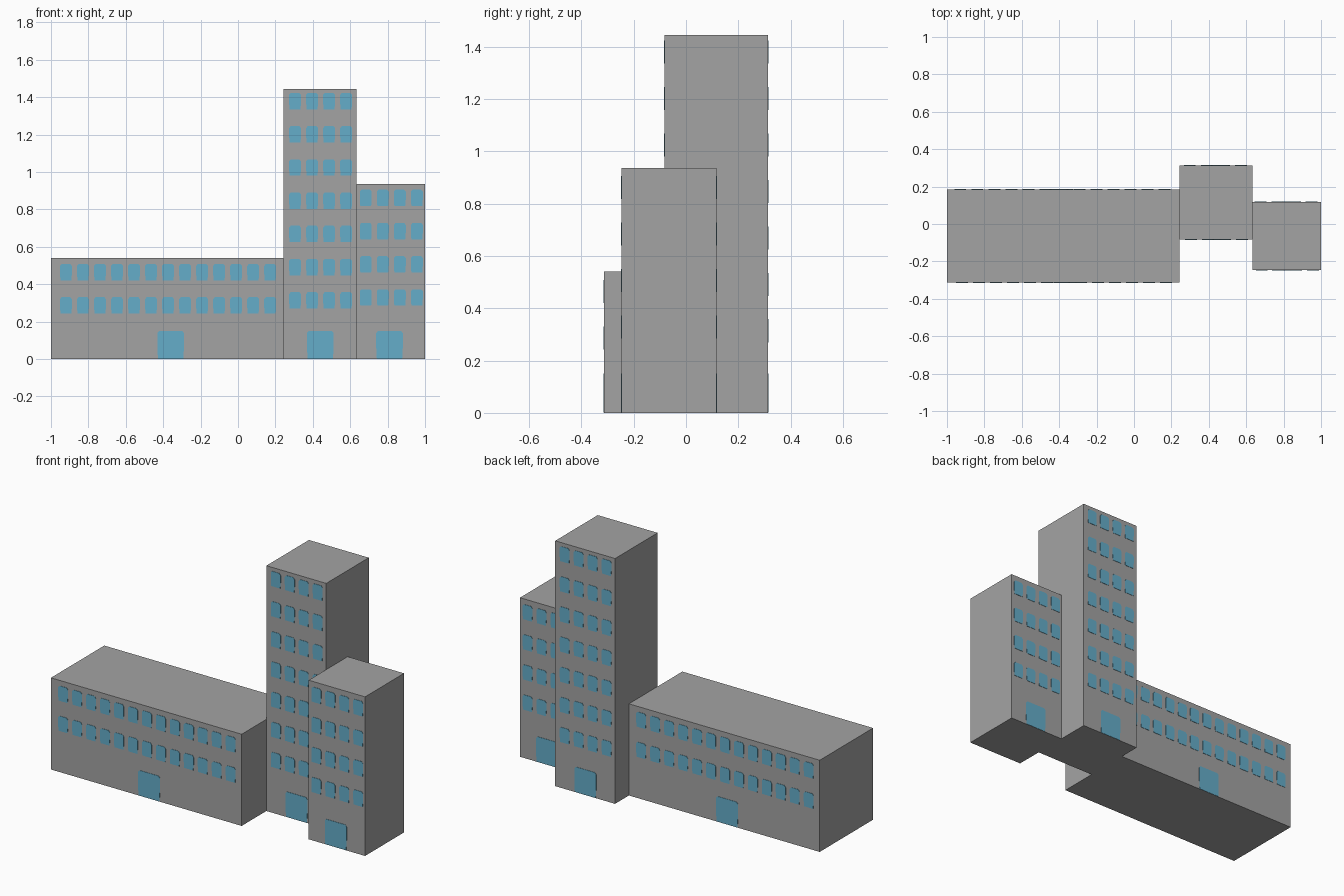
import bpy, bmesh
from mathutils import Matrix

if "Cube" in bpy.data.objects:
    bpy.data.objects.remove(bpy.data.objects["Cube"])


def material(name, rgb):
    m = bpy.data.materials.new(name)
    m.diffuse_color = (*rgb, 1.0)
    m.use_nodes = True
    m.node_tree.nodes["Principled BSDF"].inputs["Base Color"].default_value = m.diffuse_color
    return m


WALL = material("wall_grey", (0.37, 0.37, 0.37))
GLASS = material("glass_blue", (0.13, 0.42, 0.59))
T = 0.002  # how far glass plates stand proud of the wall


def make_object(name, bm, mat):
    bmesh.ops.recalc_face_normals(bm, faces=bm.faces)
    me = bpy.data.meshes.new(name)
    bm.to_mesh(me)
    bm.free()
    me.materials.append(mat)
    ob = bpy.data.objects.new(name, me)
    bpy.context.collection.objects.link(ob)


def add_plate(bm, cx, z0, w, h, y):
    """Thin pane with clipped upper corners, standing just in front of y."""
    a, c = w / 2, 0.009
    prof = [(-a + 0.003, 0), (a - 0.003, 0), (a, h * 0.4), (a, h - c * 1.2),
            (a - c, h), (-a + c, h), (-a, h - c * 1.2), (-a, h * 0.4)]
    front = bm.faces.new([bm.verts.new((cx + x, y - T, z0 + z)) for x, z in prof])
    side = bmesh.ops.extrude_face_region(bm, geom=[front], use_keep_orig=True)
    moved = [v for v in side["geom"] if isinstance(v, bmesh.types.BMVert)]
    bmesh.ops.translate(bm, verts=moved, vec=(0, T, 0))


def building(name, x0, x1, y0, y1, height, first_x, cols, rows, low_z, door_x):
    cx, cy = (x0 + x1) / 2, (y0 + y1) / 2
    # main block
    bm = bmesh.new()
    bmesh.ops.create_cube(bm, size=1, matrix=Matrix.Translation((cx, cy, height / 2))
                          @ Matrix.Diagonal((x1 - x0, y1 - y0, height, 1)))
    make_object(name + "_walls", bm, WALL)
    # the back facade is the front one turned half round
    for side in ("front", "back"):
        turn = Matrix.Translation((cx, cy, 0)) @ Matrix.Rotation(
            0 if side == "front" else 3.14159265, 4, "Z") @ Matrix.Translation((-cx, -cy, 0))
        bm = bmesh.new()
        for r in range(rows):
            for c in range(cols):
                add_plate(bm, first_x + c * 0.091, low_z + r * 0.1775, 0.064, 0.088, y0)
        bm.transform(turn)
        make_object(f"{name}_{side}_windows", bm, GLASS)
        bm = bmesh.new()
        add_plate(bm, door_x, 0.001, 0.142, 0.149, y0)
        bm.transform(turn)
        make_object(f"{name}_{side}_door", bm, GLASS)


building("long_wing", -1.0, 0.243, -0.313, 0.184, 0.54, -0.92, 13, 2, 0.243, -0.36)
building("tower", 0.243, 0.633, -0.083, 0.313, 1.445, 0.305, 4, 7, 0.270, 0.44)
building("mid_block", 0.633, 1.0, -0.246, 0.117, 0.937, 0.683, 4, 4, 0.285, 0.81)
